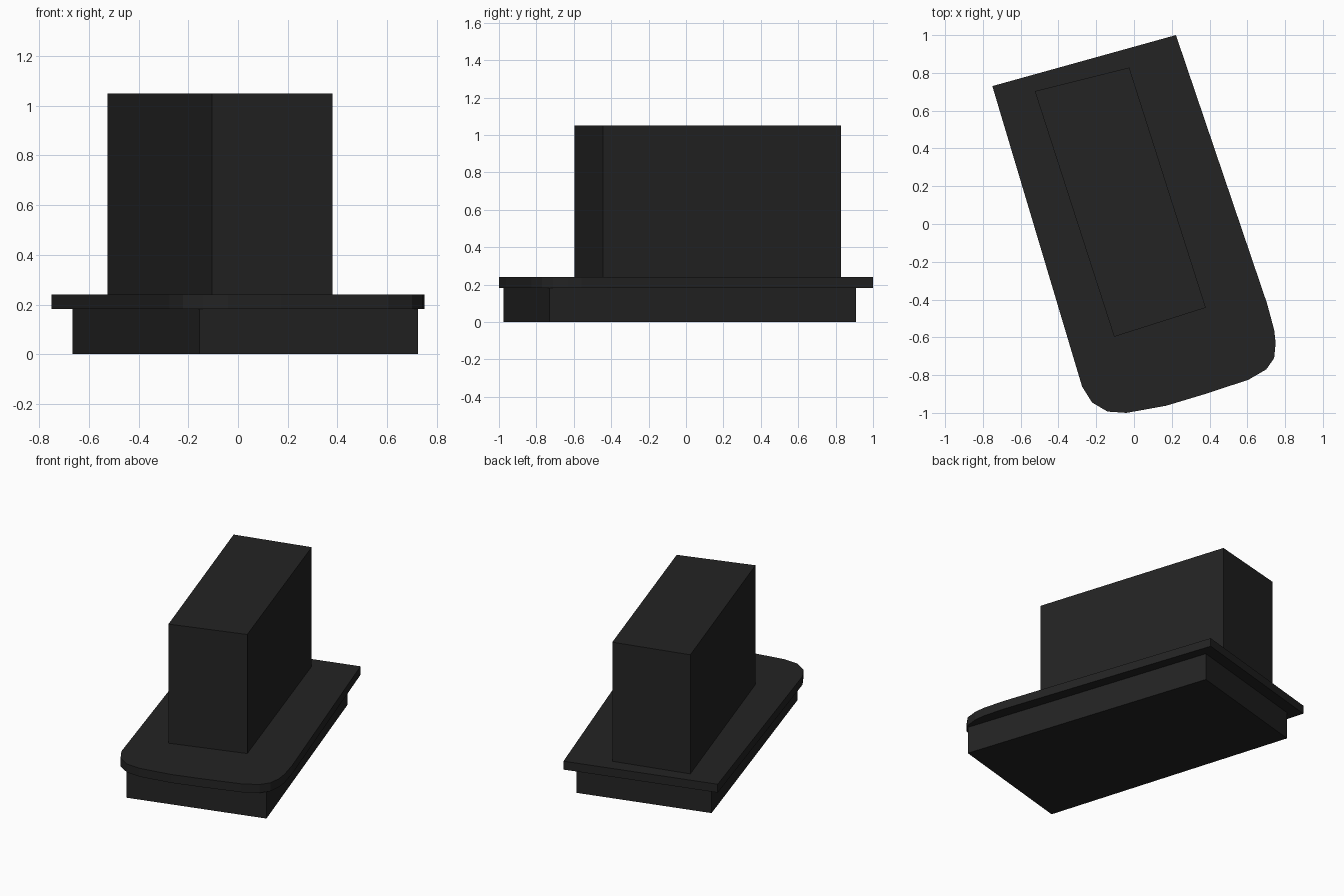
import bpy, bmesh

if "Cube" in bpy.data.objects:
    bpy.data.objects.remove(bpy.data.objects["Cube"])

dark = bpy.data.materials.new("dark_grey")
dark.diffuse_color = (0.017, 0.017, 0.017, 1)
dark.use_nodes = True
dark.node_tree.nodes["Principled BSDF"].inputs["Base Color"].default_value = dark.diffuse_color


def prism(name, outline, z0, z1):
    """Extrude a counter-clockwise plan outline from z0 up to z1."""
    bm = bmesh.new()
    face = bm.faces.new([bm.verts.new((x, y, z0)) for x, y in outline])
    out = bmesh.ops.extrude_face_region(bm, geom=[face], use_keep_orig=True)
    for v in out["geom"]:
        if isinstance(v, bmesh.types.BMVert):
            v.co.z = z1
    bmesh.ops.recalc_face_normals(bm, faces=bm.faces[:])
    mesh = bpy.data.meshes.new(name)
    bm.to_mesh(mesh)
    bm.free()
    mesh.materials.append(dark)
    obj = bpy.data.objects.new(name, mesh)
    bpy.context.collection.objects.link(obj)
    return obj


# lower plinth
prism("base", [(-0.155, -0.975), (0.725, -0.73), (0.185, 0.91), (-0.665, 0.675)], 0, 0.183)

# overhanging slab with rounded front corners and bowed front edge
prism("slab", [
    (-0.75, 0.73), (-0.275, -0.86), (-0.222, -0.945), (-0.14, -0.993), (-0.04, -1.0),
    (0.17, -0.962), (0.37, -0.902), (0.605, -0.825), (0.70, -0.77), (0.742, -0.71),
    (0.75, -0.63), (0.742, -0.56), (0.704, -0.42), (0.222, 1.0)], 0.183, 0.24)

# tall upper block
prism("upper_block", [(-0.105, -0.597), (0.38, -0.443), (-0.025, 0.828), (-0.525, 0.703)], 0.24, 1.05)
